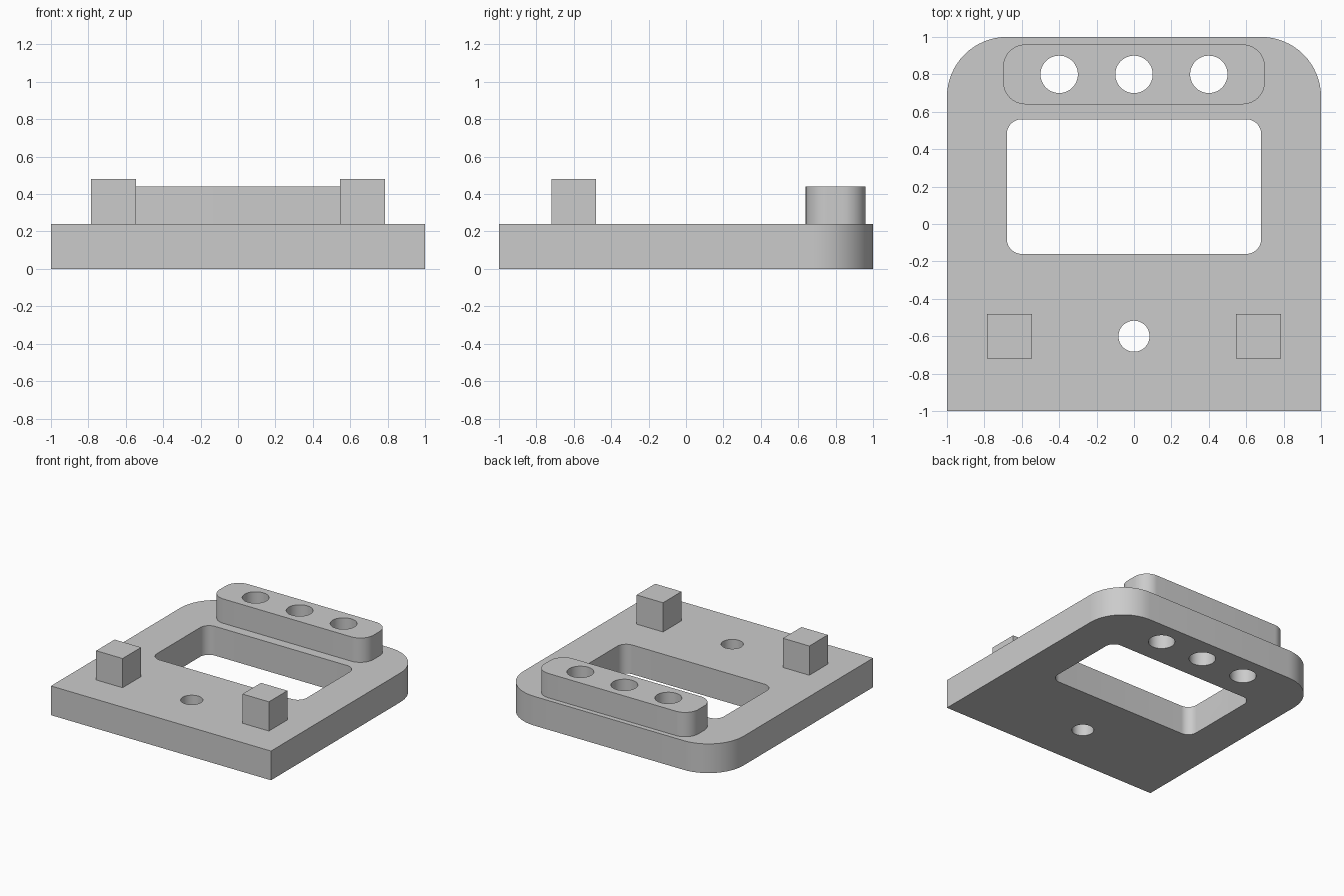
import bpy
import bmesh
from math import cos, sin, pi, radians

if "Cube" in bpy.data.objects:
    bpy.data.objects.remove(bpy.data.objects["Cube"])

# Single grey finish
GREY = (0.6, 0.6, 0.6, 1)
grey = bpy.data.materials.new("grey")
grey.use_nodes = True
grey.diffuse_color = GREY
grey.node_tree.nodes["Principled BSDF"].inputs["Base Color"].default_value = GREY


def rounded_rect(x0, x1, y0, y1, front_r, back_r, steps=16):
    """Counter-clockwise outline with separate front and back corner radii."""
    corners = [(x1, y1, -1, -1, back_r, 0), (x0, y1, 1, -1, back_r, 1),
               (x0, y0, 1, 1, front_r, 2), (x1, y0, -1, 1, front_r, 3)]
    points = []
    for x, y, sx, sy, r, quarter in corners:
        if r == 0:
            points.append((x, y))
            continue
        for i in range(steps + 1):
            a = (quarter + i / steps) * pi / 2
            points.append((x + sx * r + r * cos(a), y + sy * r + r * sin(a)))
    return points


def circle(x, y, r, steps=48):
    return [(x + r * cos(2 * pi * i / steps), y + r * sin(2 * pi * i / steps))
            for i in range(steps)]


def prism(name, outline, z0, z1):
    bm = bmesh.new()
    face = bm.faces.new([bm.verts.new((x, y, z0)) for x, y in outline])
    top = bmesh.ops.extrude_face_region(bm, geom=[face])
    verts = [g for g in top["geom"] if isinstance(g, bmesh.types.BMVert)]
    bmesh.ops.translate(bm, verts=verts, vec=(0, 0, z1 - z0))
    bmesh.ops.recalc_face_normals(bm, faces=bm.faces[:])
    mesh = bpy.data.meshes.new(name)
    bm.to_mesh(mesh)
    bm.free()
    mesh.materials.append(grey)
    obj = bpy.data.objects.new(name, mesh)
    bpy.context.collection.objects.link(obj)
    return obj


def cut(obj, outlines):
    """Cut each outline straight through the object."""
    bpy.context.view_layer.objects.active = obj
    for outline in outlines:
        cutter = prism("cutter", outline, -0.2, 0.8)
        cutter.hide_render = True
        mod = obj.modifiers.new("cut", "BOOLEAN")
        mod.operation = "DIFFERENCE"
        mod.solver = "EXACT"
        mod.object = cutter
        bpy.ops.object.modifier_apply(modifier=mod.name)
        bpy.data.objects.remove(cutter)


def smooth(obj):
    bpy.ops.object.select_all(action="DESELECT")
    obj.select_set(True)
    bpy.context.view_layer.objects.active = obj
    bpy.ops.object.shade_smooth_by_angle(angle=radians(30))


PLATE_TOP = 0.24
bar_holes = [circle(x, 0.8, 0.1) for x in (-0.4, 0, 0.4)]

# Base plate with rounded back corners, window and holes
plate = prism("base_plate", rounded_rect(-1, 1, -1, 1, 0, 0.32), 0, PLATE_TOP)
window = rounded_rect(-0.68, 0.68, -0.16, 0.56, 0.08, 0.08)
cut(plate, [window, circle(0, -0.6, 0.083)] + bar_holes)
smooth(plate)

# Raised bar with three holes
bar = prism("raised_bar", rounded_rect(-0.7, 0.7, 0.64, 0.96, 0.12, 0.12), PLATE_TOP, 0.44)
cut(bar, bar_holes)
smooth(bar)

# Pair of square posts
for side, x in (("left", 0.665), ("right", -0.665)):
    prism(side + "_post", rounded_rect(x - 0.12, x + 0.12, -0.72, -0.48, 0, 0), PLATE_TOP, 0.48)
